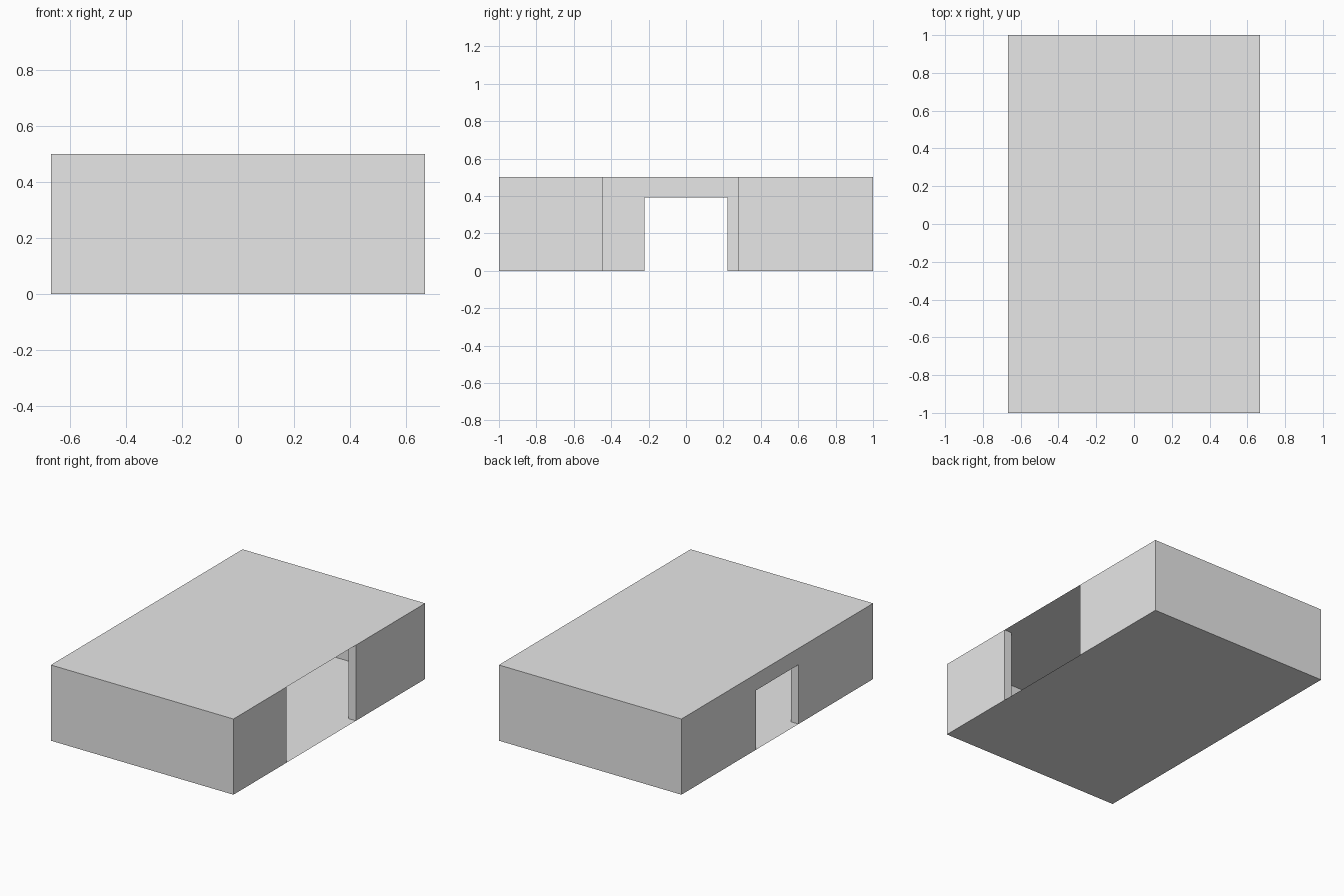
import bpy
import bmesh

cube = bpy.data.objects.get("Cube")
if cube:
    bpy.data.objects.remove(cube, do_unlink=True)

W, L, H = 0.667, 1.0, 0.5           # half width, half length, height
T = 0.0556                          # wall thickness
DOOR, DOOR_TOP = 0.222, 0.392       # doorway half width and head height
BAY_FRONT, BAY_BACK = -0.447, 0.278 # full-height opening in the +x wall

grey = bpy.data.materials.new("plain_grey")
grey.use_nodes = True
grey.diffuse_color = (0.8, 0.8, 0.8, 1)
grey.node_tree.nodes["Principled BSDF"].inputs["Base Color"].default_value = (0.8, 0.8, 0.8, 1)


def finish(name, bm):
    mesh = bpy.data.meshes.new(name)
    bm.to_mesh(mesh)
    bm.free()
    mesh.materials.append(grey)
    obj = bpy.data.objects.new(name, mesh)
    bpy.context.collection.objects.link(obj)
    return obj


def slab(name, z, up):
    """Thin horizontal sheet covering the whole footprint."""
    bm = bmesh.new()
    corners = [(-W, -L, z), (W, -L, z), (W, L, z), (-W, L, z)]
    if not up:
        corners.reverse()
    bm.faces.new([bm.verts.new(c) for c in corners])
    return finish(name, bm)


def upright_walls(name, outline):
    """Raise a counter-clockwise footprint into walls, open at top and bottom."""
    bm = bmesh.new()
    low = [bm.verts.new((x, y, 0)) for x, y in outline]
    high = [bm.verts.new((x, y, H)) for x, y in outline]
    for i in range(len(outline)):
        j = (i + 1) % len(outline)
        bm.faces.new((low[i], low[j], high[j], high[i]))
    return finish(name, bm)


# Floor and roof sheets
slab("floor", 0, False)
slab("roof", H, True)

# U-shaped wall runs at the front and back
A, B = W - T, L - T
upright_walls("front_walls", [(-W, -DOOR), (-W, -L), (W, -L), (W, BAY_FRONT),
                              (A, BAY_FRONT), (A, -B), (-A, -B), (-A, -DOOR)])
upright_walls("back_walls", [(W, BAY_BACK), (W, L), (-W, L), (-W, DOOR),
                             (-A, DOOR), (-A, B), (A, B), (A, BAY_BACK)])

# Lintel over the doorway: outer face, underside and inner face
bm = bmesh.new()
profile = [(-W, H), (-W, DOOR_TOP), (-A, DOOR_TOP), (-A, H)]
near = [bm.verts.new((x, -DOOR, z)) for x, z in profile]
far = [bm.verts.new((x, DOOR, z)) for x, z in profile]
for i in range(3):
    bm.faces.new((near[i], far[i], far[i + 1], near[i + 1]))
bm.normal_update()
if bm.faces[:][0].normal.x > 0:
    bmesh.ops.reverse_faces(bm, faces=bm.faces[:])
finish("door_lintel", bm)
